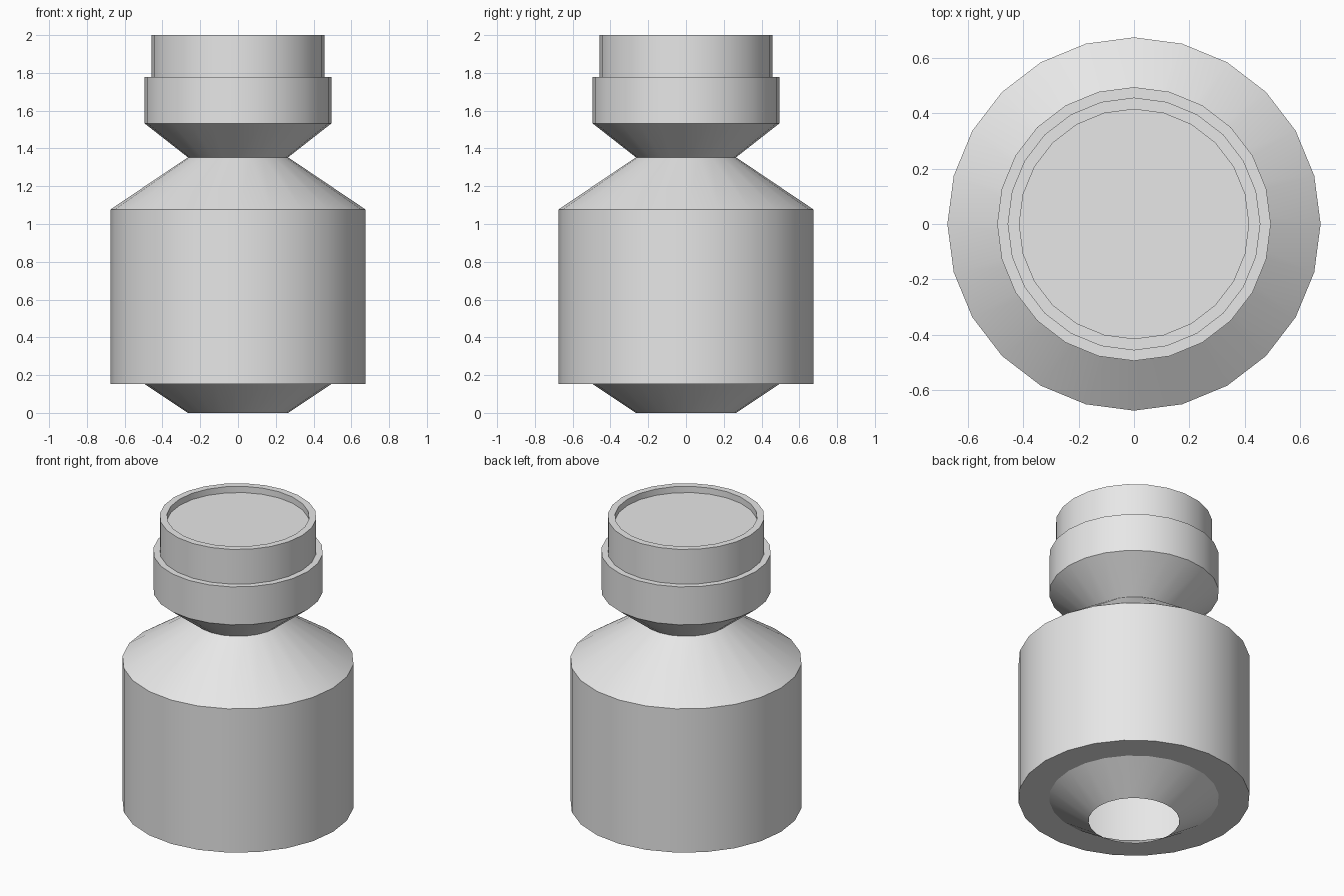
import bpy, bmesh, math

default = bpy.data.objects.get("Cube")
if default:
    bpy.data.objects.remove(default, do_unlink=True)

SIDES = 24

# Single plain grey
grey = bpy.data.materials.new("plain grey")
grey.use_nodes = True
grey.diffuse_color = (0.8, 0.8, 0.8, 1)
grey.node_tree.nodes["Principled BSDF"].inputs["Base Color"].default_value = (0.8, 0.8, 0.8, 1)


def lathe(name, profile):
    """Turn (radius, z) points, listed bottom to top, about z; radius 0 closes to a tip."""
    bm = bmesh.new()
    rings = []
    for r, z in profile:
        if r == 0:
            rings.append([bm.verts.new((0, 0, z))] * SIDES)
        else:
            rings.append([bm.verts.new((r * math.cos(2 * math.pi * i / SIDES),
                                        r * math.sin(2 * math.pi * i / SIDES), z))
                          for i in range(SIDES)])
    for low, high in zip(rings, rings[1:]):
        for i in range(SIDES):
            j = (i + 1) % SIDES
            corners = [low[i], low[j], high[j], high[i]]
            bm.faces.new(list(dict.fromkeys(corners)))
    mesh = bpy.data.meshes.new(name)
    bm.to_mesh(mesh)
    bm.free()
    mesh.materials.append(grey)
    obj = bpy.data.objects.new(name, mesh)
    bpy.context.collection.objects.link(obj)
    bpy.ops.object.select_all(action='DESELECT')
    obj.select_set(True)
    bpy.context.view_layer.objects.active = obj
    bpy.ops.object.shade_smooth_by_angle(angle=math.radians(30))
    return obj


# Body: open tapered foot, flat underside ring, straight wall, sloped shoulder
lathe("body", [(0.265, 0), (0.495, 0.153), (0.675, 0.153),
               (0.675, 1.077), (0.265, 1.353)])

# Head: flared neck, collar, stepped-in cap with a shallow dished top
lathe("head", [(0.265, 1.353), (0.495, 1.533), (0.495, 1.777), (0.457, 1.777),
               (0.457, 2.0), (0.415, 2.0), (0.415, 1.96), (0, 1.96)])
